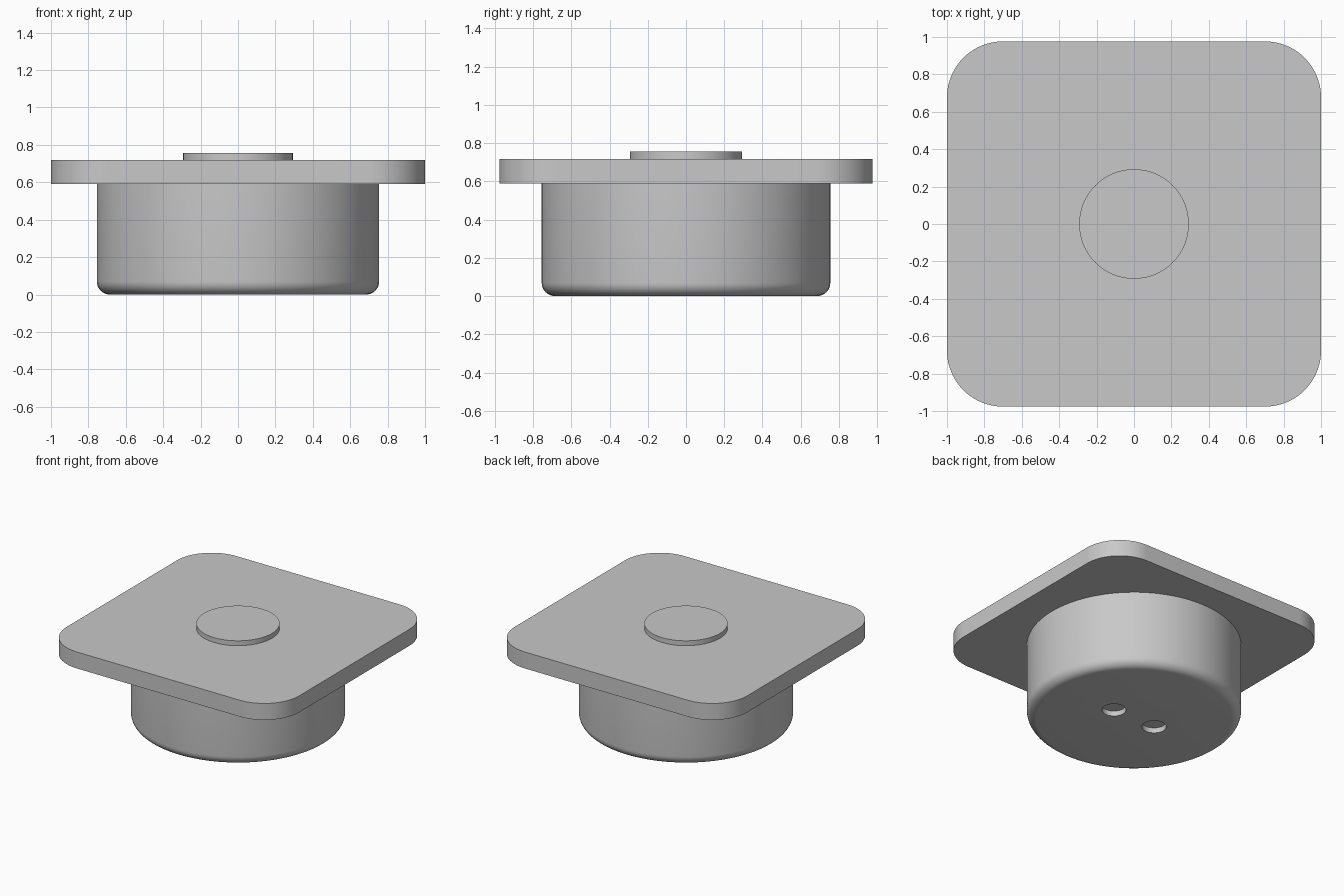
import bpy, bmesh, math

cube = bpy.data.objects.get("Cube")
if cube:
    bpy.data.objects.remove(cube, do_unlink=True)

grey = bpy.data.materials.new("light grey")
grey.use_nodes = True
colour = (0.58, 0.58, 0.58, 1)
grey.diffuse_color = colour
grey.node_tree.nodes["Principled BSDF"].inputs["Base Color"].default_value = colour


def finish(name, bm):
    mesh = bpy.data.meshes.new(name)
    bmesh.ops.recalc_face_normals(bm, faces=bm.faces)
    bm.to_mesh(mesh)
    bm.free()
    mesh.materials.append(grey)
    obj = bpy.data.objects.new(name, mesh)
    bpy.context.collection.objects.link(obj)
    return obj


def cylinder(name, radius, bottom, top, x=0, fillet=0, segments=96):
    bm = bmesh.new()
    bmesh.ops.create_cone(bm, cap_ends=True, segments=segments,
                          radius1=radius, radius2=radius, depth=top - bottom)
    bmesh.ops.translate(bm, verts=bm.verts, vec=(x, 0, (top + bottom) / 2))
    if fillet:
        rim = [e for e in bm.edges if all(v.co.z < bottom + 0.001 for v in e.verts)]
        bmesh.ops.bevel(bm, geom=rim, offset=fillet, segments=8, profile=0.5, affect='EDGES')
    return finish(name, bm)


def smooth(obj):
    bpy.ops.object.select_all(action='DESELECT')
    obj.select_set(True)
    bpy.context.view_layer.objects.active = obj
    bpy.ops.object.shade_smooth_by_angle(angle=math.radians(30))


# Round body with a rounded lower rim
body = cylinder("round_body", 0.755, 0, 0.59, fillet=0.07)

# Two shallow blind holes in the underside
for side, x in (("left", 0.185), ("right", -0.185)):
    cutter = cylinder(side + "_hole_cutter", 0.085, -0.1, 0.04, x=x, segments=48)
    cutter.hide_render = True
    cutter.hide_viewport = True
    cut = body.modifiers.new(side + "_hole", 'BOOLEAN')
    cut.operation = 'DIFFERENCE'
    cut.solver = 'EXACT'
    cut.object = cutter

# Apply the cuts, then remove the cutters
bpy.context.view_layer.update()
graph = bpy.context.evaluated_depsgraph_get()
body.data = bpy.data.meshes.new_from_object(body.evaluated_get(graph))
for cut in list(body.modifiers):
    cutter = cut.object
    body.modifiers.remove(cut)
    bpy.data.objects.remove(cutter, do_unlink=True)

# Flange plate with rounded corners
bm = bmesh.new()
bmesh.ops.create_cube(bm, size=1)
bmesh.ops.scale(bm, verts=bm.verts, vec=(2, 1.953, 0.128))
bmesh.ops.translate(bm, verts=bm.verts, vec=(0, 0, 0.654))
corners = [e for e in bm.edges if abs(e.verts[0].co.z - e.verts[1].co.z) > 0.1]
bmesh.ops.bevel(bm, geom=corners, offset=0.3, segments=20, profile=0.5, affect='EDGES')
plate = finish("flange_plate", bm)

# Raised disc on top
disc = cylinder("top_disc", 0.293, 0.718, 0.756)

for part in (body, plate, disc):
    smooth(part)
